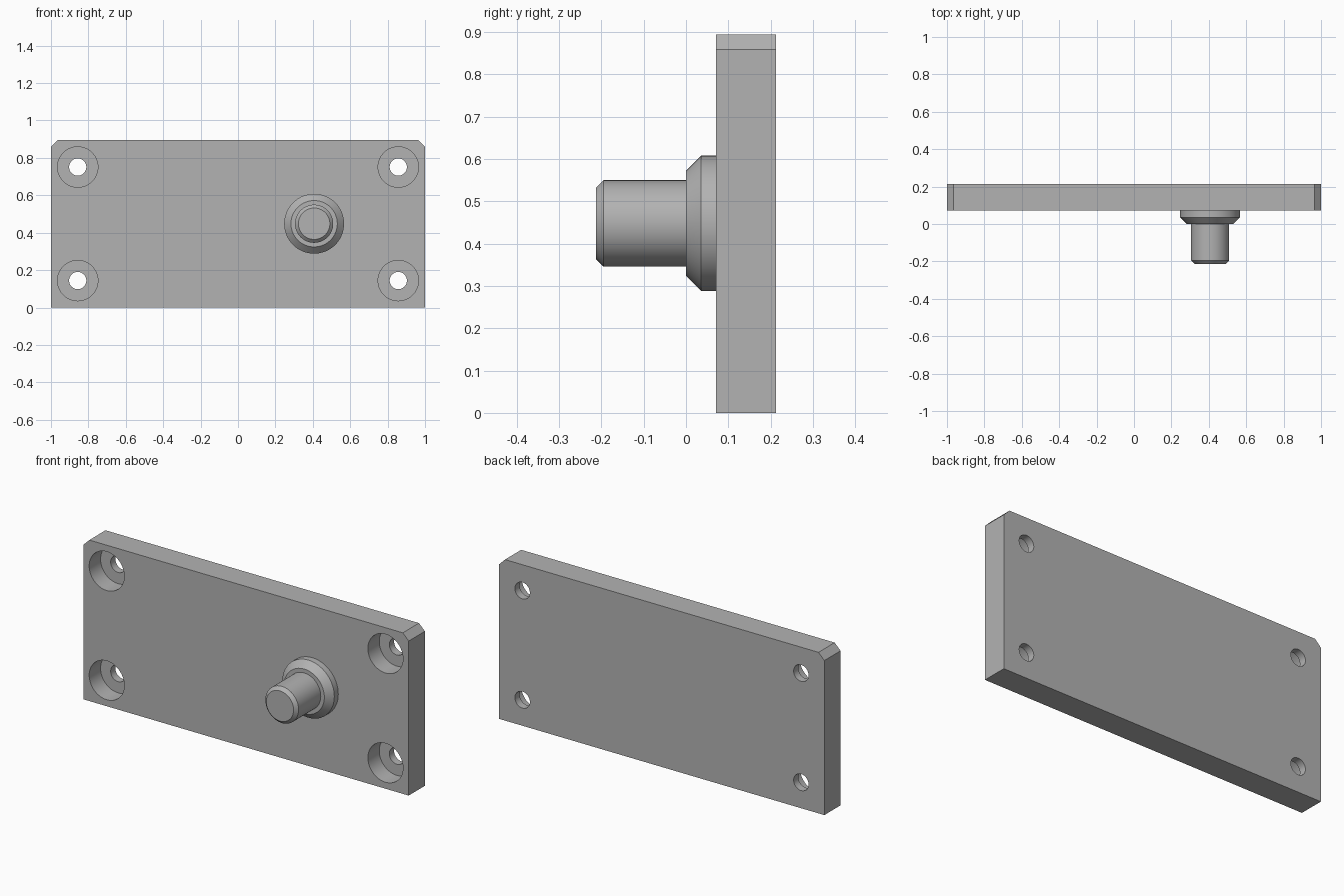
import bpy, bmesh, math
from mathutils import Matrix, Vector

cube = bpy.data.objects.get("Cube")
if cube:
    bpy.data.objects.remove(cube, do_unlink=True)

steel = bpy.data.materials.new("grey steel")
steel.use_nodes = True
GREY = (0.45, 0.45, 0.45, 1)
steel.diffuse_color = GREY
steel.node_tree.nodes["Principled BSDF"].inputs["Base Color"].default_value = GREY

FRONT, BACK, HEIGHT, CUT = 0.071, 0.213, 0.895, 0.036


def finish(name, bm):
    bmesh.ops.recalc_face_normals(bm, faces=bm.faces)
    mesh = bpy.data.meshes.new(name)
    bm.to_mesh(mesh)
    bm.free()
    mesh.materials.append(steel)
    obj = bpy.data.objects.new(name, mesh)
    bpy.context.collection.objects.link(obj)
    return obj


def smooth(obj):
    bpy.ops.object.select_all(action='DESELECT')
    obj.select_set(True)
    bpy.context.view_layer.objects.active = obj
    bpy.ops.object.shade_smooth_by_angle(angle=math.radians(30))


def lathe(name, profile, x, z, steps=64):
    """Turn a closed (radius, y) profile about an axis along y."""
    bm = bmesh.new()
    verts = [bm.verts.new((x + r, y, z)) for r, y in profile]
    edges = [bm.edges.new(pair) for pair in zip(verts, verts[1:])]
    bmesh.ops.spin(bm, geom=verts + edges, cent=(x, 0, z), axis=(0, 1, 0),
                   angle=math.tau, steps=steps, use_duplicate=False)
    bmesh.ops.remove_doubles(bm, verts=bm.verts, dist=0.0001)
    return finish(name, bm)


# Plate with the two upper corners cut off
bm = bmesh.new()
outline = [(-1, 0), (1, 0), (1, HEIGHT - CUT), (1 - CUT, HEIGHT),
           (CUT - 1, HEIGHT), (-1, HEIGHT - CUT)]
face = bm.faces.new([bm.verts.new((x, FRONT, z)) for x, z in outline])
side = bmesh.ops.extrude_face_region(bm, geom=[face])["geom"]
bmesh.ops.translate(bm, vec=(0, BACK - FRONT, 0),
                    verts=[v for v in side if isinstance(v, bmesh.types.BMVert)])
plate = finish("plate", bm)

# Counterbored screw holes in the four corners
bore, hole, floor = 0.108, 0.046, FRONT + 0.1
hole_profile = [(0, FRONT - 0.05), (bore, FRONT - 0.05), (bore, floor),
                (hole, floor), (hole, BACK + 0.05), (0, BACK + 0.05)]
bpy.context.view_layer.objects.active = plate
for x in (-0.857, 0.857):
    for z in (0.144, 0.751):
        cutter = lathe("screw_hole_cutter", hole_profile, x, z)
        cutter.hide_render = True
        cutter.hide_set(True)
        cut = plate.modifiers.new("screw_hole", 'BOOLEAN')
        cut.operation = 'DIFFERENCE'
        cut.solver = 'EXACT'
        cut.object = cutter
        bpy.ops.object.modifier_apply(modifier=cut.name)
        bpy.data.objects.remove(cutter, do_unlink=True)
smooth(plate)

# Stepped pin: chamfered collar against the plate, chamfered shaft in front
collar, shaft, tip = 0.16, 0.102, 0.018
pin = lathe("stepped_pin", [
    (0, -BACK), (shaft - tip, -BACK), (shaft, tip - BACK), (shaft, 0),
    (collar - CUT, 0), (collar, CUT), (collar, FRONT), (0, FRONT)],
    0.407, 0.448)
smooth(pin)
